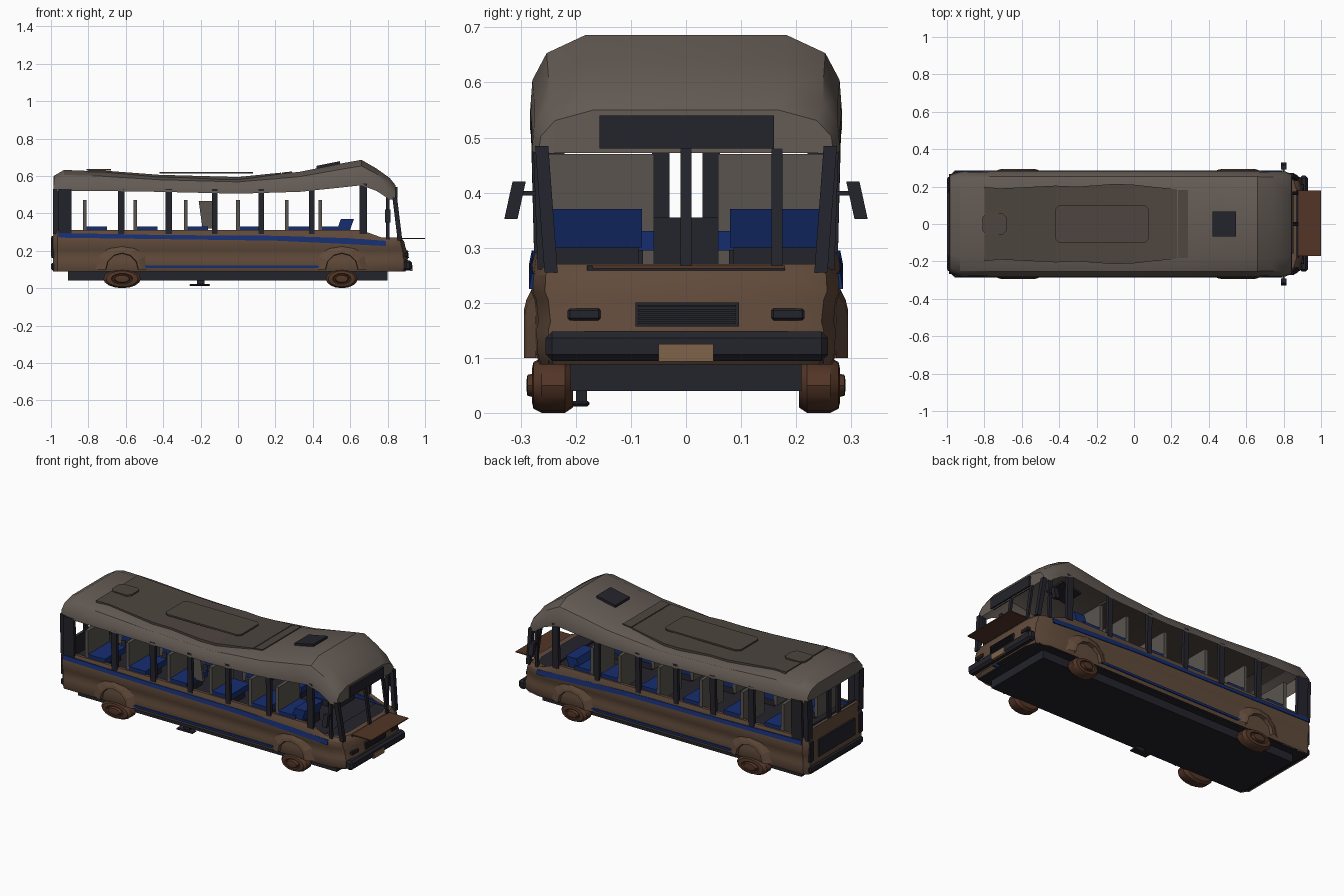
import bpy
import bmesh
from math import cos, sin, pi, radians

def mat(name, c):
    m = bpy.data.materials.new(name)
    m.diffuse_color = (*c, 1)
    return m

TAUPE = mat("taupe", (0.125, 0.102, 0.088))
PANEL = mat("panel", (0.075, 0.06, 0.05))
SEAT = mat("seat_grey", (0.10, 0.088, 0.076))
BROWN = mat("brown", (0.12, 0.07, 0.043))
RUST = mat("rust", (0.085, 0.036, 0.02))
DARK = mat("dark", (0.017, 0.017, 0.025))
BLUE = mat("blue", (0.008, 0.027, 0.16))
PLATE = mat("tan", (0.21, 0.125, 0.07))

def loft(name, rings, m, closed=True, caps=True, smooth=False):
    """Skin a list of equal-length point rings."""
    n = len(rings[0])
    v = [p for r in rings for p in r]
    f = []
    for i in range(len(rings) - 1):
        for j in range(n if closed else n - 1):
            a, b = i * n + j, i * n + (j + 1) % n
            f.append((a, b, b + n, a + n))
    if caps:
        f.append(tuple(range(n))[::-1])
        f.append(tuple(range(len(v) - n, len(v))))
    me = bpy.data.meshes.new(name)
    me.from_pydata(v, [], f)
    bm = bmesh.new()
    bm.from_mesh(me)
    bmesh.ops.recalc_face_normals(bm, faces=bm.faces)
    bm.to_mesh(me)
    bm.free()
    if smooth:
        me.shade_smooth()
        me.set_sharp_from_angle(angle=radians(32))
    me.materials.append(m)
    o = bpy.data.objects.new(name, me)
    bpy.context.collection.objects.link(o)
    return o

def post(name, a, b, wx, wy, m=DARK):
    """Four-sided bar from point a up to point b."""
    return loft(name, [[(p[0] + sx * wx / 2, p[1] + sy * wy / 2, p[2])
                        for sx, sy in ((-1, -1), (1, -1), (1, 1), (-1, 1))] for p in (a, b)], m)

def box(name, x0, x1, y0, y1, z0, z1, m=DARK, bevel=0):
    cx, cy = (x0 + x1) / 2, (y0 + y1) / 2
    o = post(name, (cx, cy, z0), (cx, cy, z1), x1 - x0, y1 - y0, m)
    if bevel:
        b = o.modifiers.new("bevel", "BEVEL")
        b.width, b.segments = bevel, 1
    return o

# Roof shell: x, top z, bottom z, half width
ROOF = [(-0.985, 0.60, 0.52, 0.262), (-0.93, 0.632, 0.52, 0.28), (-0.75, 0.625, 0.52, 0.283),
        (-0.42, 0.60, 0.515, 0.283), (0, 0.588, 0.505, 0.283), (0.33, 0.622, 0.515, 0.283),
        (0.57, 0.67, 0.54, 0.283), (0.66, 0.686, 0.55, 0.283), (0.74, 0.64, 0.52, 0.28),
        (0.81, 0.59, 0.475, 0.28), (0.842, 0.55, 0.47, 0.268)]

def roof_z(x):
    for a, b in zip(ROOF, ROOF[1:]):
        if a[0] <= x <= b[0]:
            return a[1] + (b[1] - a[1]) * (x - a[0]) / (b[0] - a[0])

def roof_ring(x, t, b, w):
    h = t - b
    half = [(w, b), (w - 0.004, t - 0.6 * h), (w - 0.03, t - 0.24 * h), (w - 0.10, t)]
    return [(x, y, z) for y, z in half] + [(x, -y, z) for y, z in half[::-1]]

ends = [(-0.988, 0.522, 0.52, 0.262)] + ROOF + [(0.844, 0.472, 0.47, 0.268)]
loft("roof", [roof_ring(*s) for s in ends], TAUPE, closed=False, caps=False, smooth=True)

# Raised roof panel, cross strip, vent and hatches
def roof_plate(name, pts, m, up=0.006):
    loft(name, [[(x, y, roof_z(x) + z) for y, z in ((-w, -0.01), (w, -0.01), (w, up), (-w, up))]
                for x, w in pts], m)
roof_plate("roof_panel", [(-0.8, 0.2), (-0.72, 0.19), (-0.42, 0.205), (-0.3, 0.2), (-0.1, 0.215),
                          (0, 0.21), (0.23, 0.185)], PANEL)
roof_plate("roof_strip", [(0.235, 0.183), (0.29, 0.183)], PANEL)
roof_plate("roof_vent", [(0.42, 0.067), (0.545, 0.067)], DARK, 0.014)
for name, x0, x1, w, z in (("roof_hatch", -0.42, 0.08, 0.10, 0.612),
                           ("rear_hatch", -0.81, -0.68, 0.055, 0.628)):
    outline = [(x0, -w + 0.02), (x0 + 0.02, -w), (x1 - 0.02, -w), (x1, -w + 0.02),
               (x1, w - 0.02), (x1 - 0.02, w), (x0 + 0.02, w), (x0, w - 0.02)]
    loft(name, [[(x, y, h) for x, y in outline] for h in (z, z + 0.009)], PANEL)

# Lower body: stacked plan outlines, z, half width, front x
def body_ring(z, w, xf, xr=-0.99, drop=0):
    half = [(xr, w - 0.03, 0), (xr + 0.025, w, 0), (-0.3, w, 0), (0.3, w, 0), (0.66, w, 0),
            (xf - 0.1, w - 0.003, drop), (xf - 0.02, w - 0.025, drop), (xf, w - 0.09, drop)]
    return [(x, y, z - d) for x, y, d in half] + [(x, -y, z - d) for x, y, d in half[::-1]]
levels = [(0.088, 0.266, 0.895), (0.105, 0.272, 0.908), (0.15, 0.275, 0.908), (0.165, 0.271, 0.903),
          (0.205, 0.275, 0.9), (0.22, 0.281, 0.895)]
body = [body_ring(*l) for l in levels]
body += [body_ring(0.27, 0.28, 0.888, -0.99, 0.02), body_ring(0.31, 0.268, 0.87, -0.985, 0.04),
         body_ring(0.31, 0.25, 0.84, -0.965, 0.04)]
loft("body", body, BROWN, caps=False, smooth=True)
box("chassis", -0.91, 0.80, -0.21, 0.21, 0.04, 0.095)
box("underfloor", -0.97, 0.86, -0.25, 0.25, 0.088, 0.095)
box("floor", -0.97, 0.84, -0.262, 0.262, 0.24, 0.25)
box("dashboard", 0.74, 0.86, -0.24, 0.24, 0.235, 0.262)

# Sides: pillars, stripes, arches, wheels, mirrors
for s in (-1, 1):
    for x, w in ((-0.925, 0.07), (-0.625, 0.035), (-0.37, 0.035), (-0.125, 0.03), (0.125, 0.03),
                 (0.395, 0.03), (0.67, 0.04)):
        top = 0.56 if x > 0.6 else 0.53
        post("window_pillar", (x, s * 0.266, 0.29), (x, s * 0.272, top), w, 0.02)
    post("windscreen_pillar", (0.866, s * 0.245, 0.255), (0.838, s * 0.262, 0.485), 0.025, 0.024)
    post("door_post", (0.80, s * 0.262, 0.26), (0.80, s * 0.27, 0.49), 0.018, 0.015)
    loft("side_stripe", [[(x, s * y, z + d) for y, d in ((0.27, 0), (0.285, 0), (0.28, h), (0.27, h))]
                         for x, z, h in ((-0.96, 0.27, 0.025), (-0.4, 0.262, 0.022), (0.2, 0.254, 0.026),
                                         (0.6, 0.235, 0.032), (0.79, 0.225, 0.028))], BLUE)
    y0, y1 = sorted((s * 0.262, s * 0.279))
    box("lower_stripe", -0.5, 0.46, y0, y1, 0.107, 0.120, BLUE)
    for x, rx in ((-0.62, 0.1), (0.555, 0.085)):
        arc = [pi * i / 6 for i in range(7)]
        loft("wheel_arch", [[(x + r * cos(a), s * y, 0.1 + r * sin(a)) for a in arc]
                            for r, y in ((0.142, 0.272), (0.105, 0.29), (0.088, 0.294), (0.085, 0.27))],
             BROWN, closed=False, caps=False)
        ring = [2 * pi * i / 16 for i in range(16)]
        prof = [(0.8, 0.205), (1, 0.22), (1, 0.262), (0.85, 0.277), (0.58, 0.28), (0.52, 0.272),
                (0.45, 0.272), (0.38, 0.288), (0.12, 0.29)]
        loft("wheel", [[(x + rx * k * cos(a), s * y, 0.05 + 0.05 * k * sin(a)) for a in ring]
                       for k, y in prof], RUST, smooth=True)
    # slanted mirror and its arm
    post("mirror", (0.80, s * 0.318, 0.352), (0.80, s * 0.303, 0.42), 0.03, 0.024)
    y0, y1 = sorted((s * 0.265, s * 0.305))
    box("mirror_arm", 0.795, 0.805, y0, y1, 0.395, 0.403)
    # headlight and rear light
    y0, y1 = sorted((s * 0.155, s * 0.215))
    box("headlight", 0.88, 0.91, y0, y1, 0.168, 0.19, DARK, 0.004)
    y0, y1 = sorted((s * 0.215, s * 0.25))
    box("rear_light", -0.998, -0.97, y0, y1, 0.16, 0.28, DARK, 0.004)
    post("rear_pillar", (-0.975, s * 0.238, 0.29), (-0.975, s * 0.245, 0.53), 0.03, 0.045)
    post("rear_window_bar", (-0.975, s * 0.046, 0.35), (-0.975, s * 0.046, 0.53), 0.015, 0.032)

# Front: windscreen bars, sign, grille, bumper, plate, open flap
for y in (0, 0.165):
    post("windscreen_bar", (0.872, y, 0.262), (0.84, y, 0.48), 0.012, 0.02)
box("windscreen_sill", 0.86, 0.88, -0.18, 0.18, 0.257, 0.268)
box("destination_sign", 0.83, 0.853, -0.157, 0.16, 0.48, 0.54)
box("grille", 0.885, 0.91, -0.092, 0.096, 0.157, 0.2)
for i in range(5):
    box("grille_bar", 0.905, 0.915, -0.087, 0.091, 0.162 + i * 0.0075, 0.166 + i * 0.0075)
box("front_bumper", 0.885, 0.93, -0.255, 0.258, 0.094, 0.148, DARK, 0.012)
box("number_plate", 0.92, 0.934, -0.05, 0.05, 0.093, 0.125, PLATE)
box("front_flap", 0.865, 1.0, -0.17, 0.18, 0.262, 0.268, RUST)

# Rear: wall under the window, dark lining, panel, bumper
box("rear_wall", -0.987, -0.97, -0.245, 0.245, 0.28, 0.35, BROWN)
box("rear_lining", -0.97, -0.96, -0.25, 0.25, 0.25, 0.355)
box("rear_panel", -1.0, -0.975, -0.17, 0.17, 0.17, 0.27)
box("rear_bumper", -1.0, -0.96, -0.25, 0.25, 0.095, 0.135, DARK, 0.008)

# Seats
for x in (-0.82, -0.55, -0.28, 0, 0.26, 0.44):
    for s in (-1, 1):
        y0, y1 = sorted((s * 0.058, s * 0.258))
        box("seat_back", x - 0.01, x + 0.01, y0, y1, 0.27, 0.47, SEAT)
        box("seat_cushion", x + 0.01, x + 0.12, y0, y1, 0.295, 0.33, BLUE)
        box("seat_base", x + 0.02, x + 0.10, y0 + 0.02, y1 - 0.02, 0.25, 0.295)
post("tilted_seat_back", (-0.15, -0.165, 0.32), (-0.17, -0.165, 0.465), 0.08, 0.015, SEAT)
for s in (-1, 1):
    post("front_seat_cushion", (0.56, s * 0.165, 0.30), (0.585, s * 0.165, 0.37), 0.07, 0.17, BLUE)
    box("front_seat_base", 0.53, 0.6, s * 0.165 - 0.08, s * 0.165 + 0.08, 0.25, 0.30)

# Loose step under the side
box("step_plate", -0.26, -0.15, -0.215, -0.175, 0.012, 0.022, DARK, 0.004)
box("step_bracket", -0.22, -0.18, -0.2, -0.18, 0.016, 0.045)
